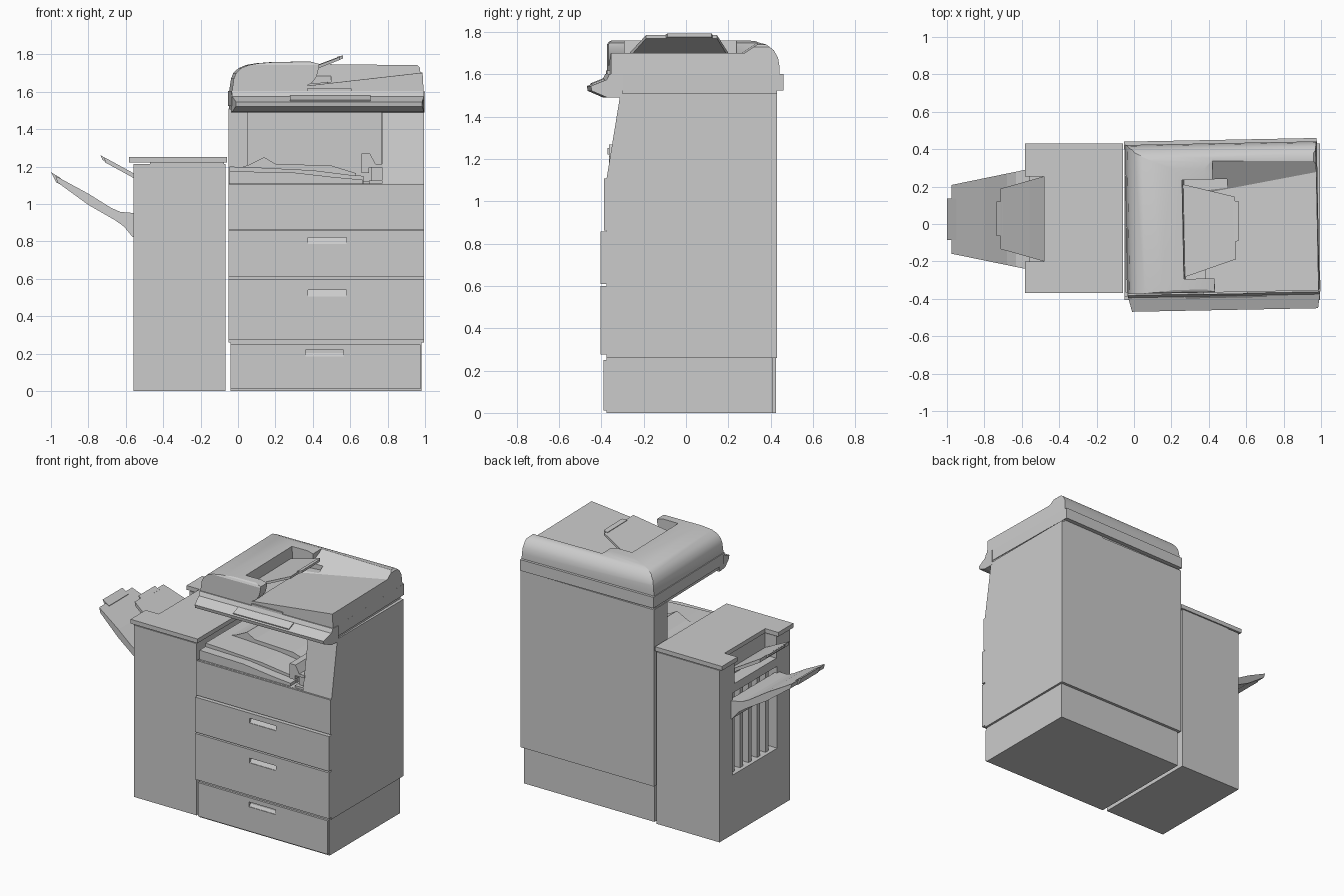
import bpy, bmesh
from math import radians
from mathutils import Matrix, Vector

if "Cube" in bpy.data.objects:
    bpy.data.objects.remove(bpy.data.objects["Cube"])


def prism(name, pts, axis, lo, hi):
    """Extrude a 2D profile along an axis; lo/hi may be functions of the profile point (tapers)."""
    place = {'x': lambda u, v, w: (w, u, v),
             'y': lambda u, v, w: (u, w, v),
             'z': lambda u, v, w: (u, v, w)}[axis]
    val = lambda f, p: f(*p) if callable(f) else f
    bm = bmesh.new()
    a = [bm.verts.new(place(*p, val(lo, p))) for p in pts]
    b = [bm.verts.new(place(*p, val(hi, p))) for p in pts]
    bm.faces.new(a)
    bm.faces.new(b)
    n = len(pts)
    for i in range(n):
        j = (i + 1) % n
        bm.faces.new((a[i], a[j], b[j], b[i]))
    bmesh.ops.recalc_face_normals(bm, faces=bm.faces)
    me = bpy.data.meshes.new(name)
    bm.to_mesh(me)
    bm.free()
    ob = bpy.data.objects.new(name, me)
    bpy.context.collection.objects.link(ob)
    return ob


def box(name, x, y, z):
    return prism(name, [(x[0], y[0]), (x[1], y[0]), (x[1], y[1]), (x[0], y[1])], 'z', *z)


def boolean(ob, cutter, op='DIFFERENCE'):
    m = ob.modifiers.new('cut', 'BOOLEAN')
    m.operation, m.object, m.solver = op, cutter, 'EXACT'
    bpy.context.view_layer.objects.active = ob
    bpy.ops.object.modifier_apply(modifier=m.name)
    bpy.data.objects.remove(cutter, do_unlink=True)


def smooth(ob, angle=28):
    bpy.ops.object.select_all(action='DESELECT')
    ob.select_set(True)
    bpy.context.view_layer.objects.active = ob
    bpy.ops.object.shade_smooth_by_angle(angle=radians(angle))


def lerp(x0, v0, x1, v1):
    return lambda x, z: v0 + (v1 - v0) * (x - x0) / (x1 - x0)


# Main copier body with the open output bay
body = prism('copier_body', [(-.375, .26), (-.375, 1.11), (-.31, 1.51), (.43, 1.51), (.43, .26)],
             'x', -.05, .995)
boolean(body, box('cutter', (-1, .77), (-1, .28), (1.11, 1.6)))
boolean(body, box('cutter', (.05, .765), (.2, .33), (1.12, 1.5)))
box('base_cabinet', (-.04, .98), (-.375, .41), (0, .262))

# Drawer fronts with finger recesses
for name, x, y, z, hx, hz in (
        ('base_drawer', (-.04, .975), -.39, (.012, .25), .36, .185),
        ('lower_drawer', (-.052, .995), -.405, (.275, .60), .375, .505),
        ('upper_drawer', (-.052, .995), -.405, (.61, .857), .375, .787)):
    drawer = box(name, x, (y, -.37), z)
    boolean(drawer, prism('cutter', [(y - .05, hz), (y + .004, hz), (y + .025, hz + .034), (y - .05, hz + .034)],
                          'x', hx, hx + .205))
box('front_cover', (-.052, .995), (-.387, -.37), (.863, 1.108))

# Output tray and paper exit inside the bay
tray = prism('output_tray', [(-.045, 1.105), (-.045, 1.20), (.1, 1.195), (.4, 1.18), (.6, 1.155),
                             (.67, 1.15), (.67, 1.105)], 'y', -.30, .30)
prism('output_tray_front', [(-.045, 1.105), (-.045, 1.175), (.3, 1.168), (.5, 1.145), (.665, 1.13),
                            (.665, 1.105)], 'y', -.365, -.29)
prism('paper_ramp', [(.0, 1.19), (.06, 1.21), (.14, 1.25), (.2, 1.215), (.5, 1.205), (.63, 1.165), (.63, 1.15)],
      'y', -.1, .2)
prism('exit_guide', [(.66, 1.165), (.66, 1.27), (.705, 1.27), (.735, 1.215), (.775, 1.215), (.775, 1.195),
                     (.70, 1.195), (.70, 1.165)], 'y', -.365, .29)
box('exit_block', (.715, .775), (-.34, .29), (1.105, 1.2))
box('exit_foot', (.70, .775), (-.365, -.3), (1.105, 1.125))

# Scanner slab and sloped control panel
top = [box('scanner', (-.045, .985), (-.36, .45), (1.525, 1.603)),
       box('scanner_underside', (-.04, .98), (-.33, .42), (1.505, 1.53))]
top.append(prism('control_panel', [(-.31, 1.49), (-.385, 1.492), (-.455, 1.522), (-.46, 1.545), (-.385, 1.575),
                                   (-.372, 1.603), (-.31, 1.603)], 'x',
                 lambda y, z: -.045 + .25 * max(0, -.36 - y), lambda y, z: .99 - .15 * max(0, -.36 - y)))
top.append(prism('control_display', [(-.447, 1.545), (-.449, 1.557), (-.392, 1.580), (-.385, 1.57)],
                 'x', .27, .70))

# Document feeder lid: front profile crossed with side profile
lid = prism('feeder_lid', [(-.04, 1.6), (-.03, 1.67), (-.018, 1.70), (.01, 1.727), (.05, 1.743), (.1, 1.752),
                           (.2, 1.76), (.38, 1.761), (.43, 1.748), (.965, 1.742), (.978, 1.73), (.985, 1.6)],
            'y', -1, 1)
boolean(lid, prism('side_profile', [(-.365, 1.6), (-.365, 1.742), (-.358, 1.755), (-.34, 1.765), (.26, 1.765),
                                    (.33, 1.757), (.37, 1.742), (.405, 1.715), (.425, 1.68), (.432, 1.64),
                                    (.432, 1.6)], 'x', -1, 2), 'INTERSECT')
# deck to the right of the hump, with a sloped rear rail
boolean(lid, prism('cutter', [(.36, 1.632), (1.2, 1.727), (1.2, 1.9), (.42, 1.9), (.425, 1.73), (.412, 1.68),
                              (.39, 1.65)], 'y', -1, lambda x, z: .25 + (z - 1.69) * 1.5))
# pocket below the document flap
boolean(lid, prism('cutter', [(.27, 1.636), (.5, 1.652), (.5, 1.9), (.25, 1.9)], 'y', -.29, .24))
smooth(lid)
top.append(lid)

# Document flap, its tab and the front stop
slope = lambda x: 1.665 + (x - .27) * .39
for name, x0, x1, y0, y1 in (('document_flap', .25, .54, (-.285, -.19), (.22, .145)),
                             ('document_flap_tab', .53, .56, (-.10, -.09), (.125, .12))):
    top.append(prism(name, [(x0, slope(x0)), (x1, slope(x1)), (x1, slope(x1) + .016), (x0, slope(x0) + .02)],
                     'y', lerp(x0, y0[0], x1, y0[1]), lerp(x0, y1[0], x1, y1[1])))
top.append(box('lid_handle', (.36, .6), (-.375, -.35), (1.603, 1.618)))

# The whole scanner head sits slightly turned
pivot = Vector((.47, .03, 0))
turn = Matrix.Translation(pivot) @ Matrix.Rotation(radians(1.1), 4, 'Z') @ Matrix.Translation(-pivot)
for ob in top:
    ob.data.transform(turn)

# Finisher cabinet with side opening and top notch
fin = box('finisher_cabinet', (-.56, -.068), (-.365, .425), (0, 1.215))
boolean(fin, box('cutter', (-.7, -.48), (-.22, .28), (.42, 1.0)))
boolean(fin, box('cutter', (-.7, -.47), (-.21, .26), (1.06, 1.4)))
cap = box('finisher_top', (-.582, -.058), (-.37, .43), (1.222, 1.252))
boolean(cap, box('cutter', (-.7, -.48), (-.2, .255), (1.1, 1.4)))
box('finisher_top_seam', (-.47, -.075), (-.36, .42), (1.21, 1.225))
for i in range(5):
    y = -.16 + i * .095
    box(f'finisher_bar_{i + 1}', (-.535, -.47), (y, y + .035), (.41, 1.01))

# Lower finisher tray with tab
prism('lower_tray', [(-.54, .82), (-.565, .825), (-.61, .88), (-.66, .915), (-.80, .995), (-.965, 1.115),
                     (-.975, 1.15), (-.80, 1.055), (-.68, .98), (-.63, .958), (-.54, .95)], 'y',
      lerp(-.58, -.24, -.97, -.16), lerp(-.58, .29, -.97, .21))
prism('lower_tray_tab', [(-.95, 1.105), (-.972, 1.115), (-1, 1.17), (-.95, 1.14)], 'y', -.085, .135)

# Upper finisher tray with tab
prism('upper_tray', [(-.475, 1.085), (-.56, 1.14), (-.71, 1.222), (-.715, 1.25), (-.56, 1.165), (-.475, 1.115)],
      'y', lerp(-.48, -.2, -.71, -.135), lerp(-.48, .255, -.71, .19))
prism('upper_tray_tab', [(-.70, 1.217), (-.725, 1.237), (-.735, 1.26), (-.70, 1.242)], 'y', -.065, .12)
